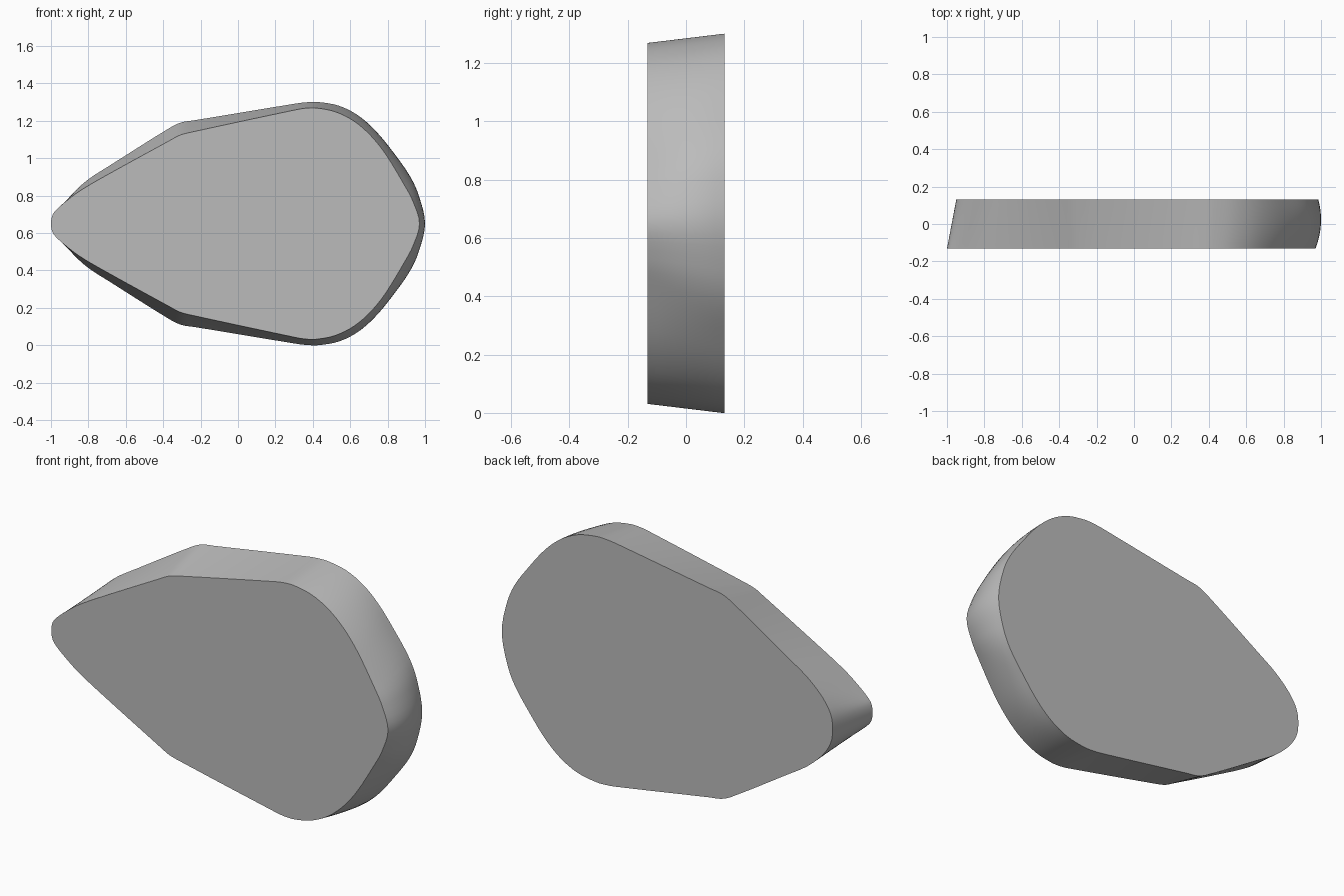
import bpy, bmesh, math
from mathutils import Vector

if "Cube" in bpy.data.objects:
    bpy.data.objects.remove(bpy.data.objects["Cube"])

CENTRE_Z = 0.65
HALF_DEPTH = 0.132
STEPS = 4      # curve steps between outline points
LAYERS = 8     # rings across the depth

# Upper half outlines (x, height above centre line), tip to blunt end
FRONT = [(-1, 0), (-.992, .045), (-.97, .075), (-.925, .115), (-.85, .172), (-.74, .238),
         (-.36, .447), (-.31, .473), (-.25, .489), (.30, .607), (.36, .617), (.42, .618),
         (.52, .598), (.62, .548), (.71, .47), (.79, .37), (.89, .205), (.935, .12), (.97, 0)]
BACK = [(-.95, 0), (-.945, .055), (-.925, .105), (-.88, .165), (-.80, .237), (-.69, .308),
        (-.36, .515), (-.30, .542), (-.23, .553), (.31, .642), (.37, .649), (.43, .65),
        (.54, .63), (.64, .58), (.73, .502), (.82, .392), (.91, .265), (.955, .16), (.985, 0)]


def smooth_outline(half):
    """Mirror a half outline and round it with Hermite segments."""
    pts = [Vector(p) for p in half]
    pts += [Vector((p.x, -p.y)) for p in pts[-2:0:-1]]
    n = len(pts)
    tan = [(pts[(i + 1) % n] - pts[i - 1]).normalized() for i in range(n)]
    out = []
    for i in range(n):
        a, b = pts[i], pts[(i + 1) % n]
        length = (b - a).length
        for s in range(STEPS):
            t = s / STEPS
            out.append(a * (2*t**3 - 3*t**2 + 1) + b * (3*t**2 - 2*t**3)
                       + tan[i] * length * (t**3 - 2*t**2 + t)
                       + tan[(i + 1) % n] * length * (t**3 - t**2))
    return out


# Loft between both outlines, bulging slightly at the blunt end
bm = bmesh.new()
front, back = smooth_outline(FRONT), smooth_outline(BACK)
rings = []
for k in range(LAYERS + 1):
    t = k / LAYERS
    ring = []
    for f, b in zip(front, back):
        p = f.lerp(b, t)
        bulge = 0.022 * 4 * t * (1 - t) * min(1, max(0, (p.x - 0.4) / 0.5))
        ring.append(bm.verts.new((p.x + bulge, HALF_DEPTH * (2*t - 1), CENTRE_Z + p.y)))
    rings.append(ring)
n = len(front)
for r0, r1 in zip(rings, rings[1:]):
    for i in range(n):
        j = (i + 1) % n
        bm.faces.new((r0[i], r0[j], r1[j], r1[i]))
# Flat front and back caps
bm.faces.new(rings[0])
bm.faces.new(rings[-1])
bmesh.ops.recalc_face_normals(bm, faces=bm.faces)

mesh = bpy.data.meshes.new("teardrop_block")
bm.to_mesh(mesh)
bm.free()
block = bpy.data.objects.new("teardrop_block", mesh)
bpy.context.collection.objects.link(block)

grey = bpy.data.materials.new("plain_grey")
grey.diffuse_color = (0.5, 0.5, 0.5, 1)
grey.use_nodes = True
grey.node_tree.nodes["Principled BSDF"].inputs["Base Color"].default_value = grey.diffuse_color
mesh.materials.append(grey)

bpy.context.view_layer.objects.active = block
block.select_set(True)
bpy.ops.object.shade_smooth_by_angle(angle=math.radians(35))
